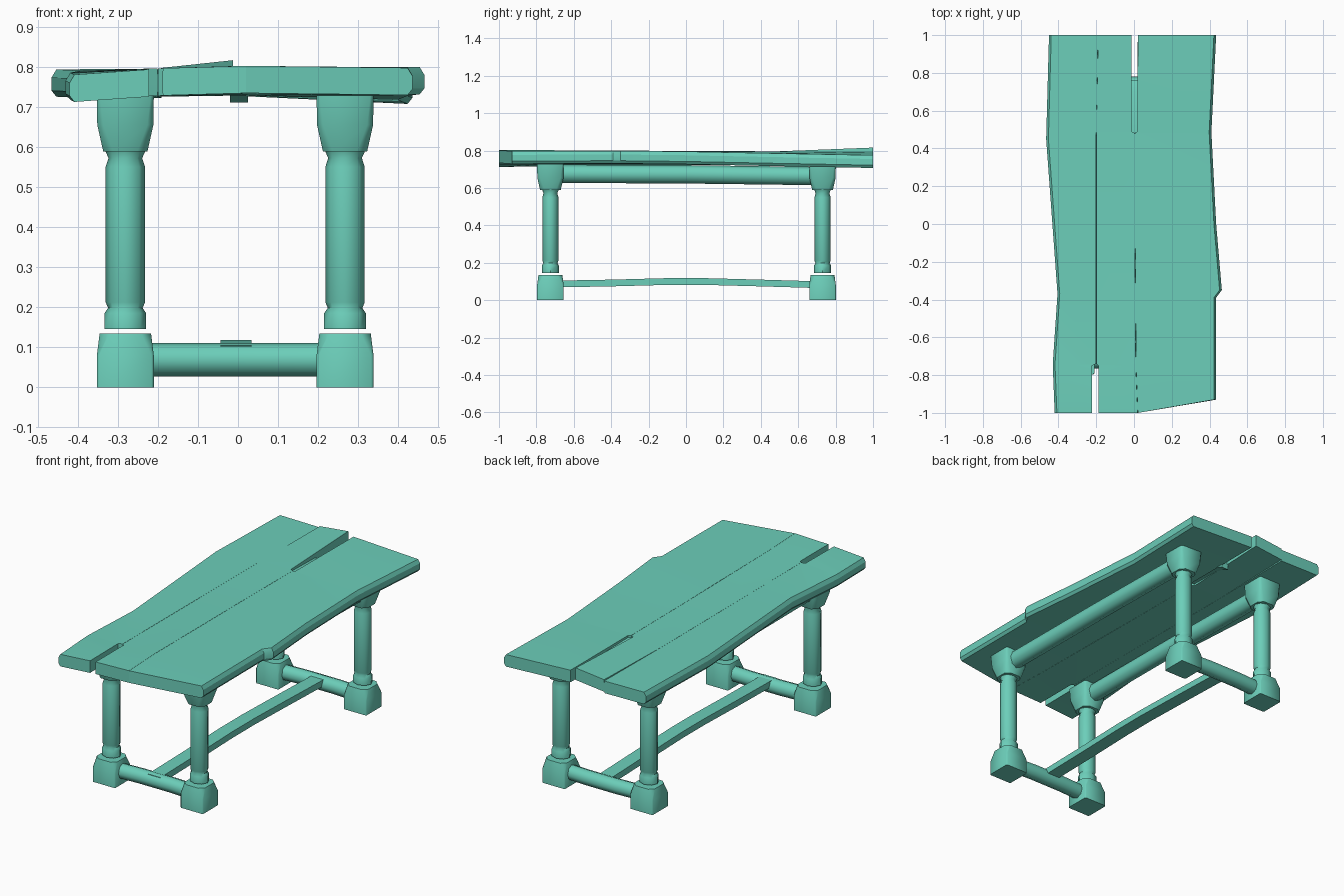
import bpy, bmesh, math
from mathutils import Vector

cube = bpy.data.objects.get("Cube")
if cube:
    bpy.data.objects.remove(cube)

teal = bpy.data.materials.new("teal_wood")
teal.use_nodes = True
teal.diffuse_color = (0.15, 0.62, 0.49, 1)
bsdf = next(n for n in teal.node_tree.nodes if n.type == 'BSDF_PRINCIPLED')
bsdf.inputs["Base Color"].default_value = teal.diffuse_color
bsdf.inputs["Roughness"].default_value = 0.7


def loft(name, rings, angle=40):
    """Skin a list of equal-sized point rings and close both ends."""
    bm = bmesh.new()
    loops = [[bm.verts.new(p) for p in ring] for ring in rings]
    n = len(loops[0])
    for a, b in zip(loops, loops[1:]):
        for i in range(n):
            j = (i + 1) % n
            bm.faces.new((a[i], a[j], b[j], b[i]))
    bm.faces.new(loops[0])
    bm.faces.new(loops[-1])
    bmesh.ops.recalc_face_normals(bm, faces=bm.faces[:])
    mesh = bpy.data.meshes.new(name)
    bm.to_mesh(mesh)
    bm.free()
    mesh.materials.append(teal)
    obj = bpy.data.objects.new(name, mesh)
    bpy.context.collection.objects.link(obj)
    bpy.ops.object.select_all(action='DESELECT')
    obj.select_set(True)
    bpy.context.view_layer.objects.active = obj
    bpy.ops.object.shade_smooth_by_angle(angle=math.radians(angle))
    return obj


def cut_square(x, y, z, h, c):
    """Square ring of half width h with corners cut by c."""
    k = h - c
    pts = [(h, -k), (h, k), (k, h), (-k, h), (-h, k), (-h, -k), (-k, -h), (k, -h)]
    return [(x + px, y + py, z) for px, py in pts]


def round_ring(centre, u, v, sides=8, turn=0):
    """Round ring spanned by the two radius vectors u and v."""
    angles = [math.tau * i / sides + turn for i in range(sides)]
    return [Vector(centre) + Vector(u) * math.cos(t) + Vector(v) * math.sin(t) for t in angles]


def plank(name, stations, thick=0.068, round_left=False, round_right=False):
    """Stations: left y, right y, left x, right x, left top z, right top z."""
    rings = []
    for yl, yr, xl, xr, zl, zr in stations:
        bl = 0.012 if round_left else 0.0005
        br = 0.012 if round_right else 0.0005
        rings.append([
            (xl + bl, yl, zl), (xl, yl, zl - 0.02),
            (xl, yl, zl - thick + 0.015), (xl + bl, yl, zl - thick),
            (xr - br, yr, zr - thick), (xr, yr, zr - thick + 0.015),
            (xr, yr, zr - 0.02), (xr - br, yr, zr)])
    loft(name, rings, 30)


# Table top: three warped planks with split ends
plank("right_plank", [
    (-1, -1, -0.42, -0.222, 0.78, 0.793),
    (-0.75, -0.75, -0.43, -0.222, 0.785, 0.795),
    (-0.74, -0.74, -0.43, -0.2, 0.785, 0.795),
    (-0.37, -0.37, -0.405, -0.2, 0.79, 0.795),
    (0.45, 0.45, -0.465, -0.2, 0.793, 0.793),
    (1, 1, -0.45, -0.19, 0.793, 0.79)], round_left=True)
plank("middle_plank", [
    (-1, -1, -0.188, 0.02, 0.796, 0.802),
    (-0.75, -0.75, -0.188, 0.01, 0.796, 0.802),
    (-0.74, -0.74, -0.2, 0.01, 0.795, 0.802),
    (0, 0, -0.2, 0.005, 0.794, 0.798),
    (0.48, 0.48, -0.2, 0.005, 0.793, 0.796),
    (0.49, 0.49, -0.2, -0.012, 0.793, 0.796),
    (1, 1, -0.19, -0.012, 0.797, 0.816)])
plank("left_plank", [
    (-1, -0.93, 0.02, 0.435, 0.802, 0.797),
    (-0.75, -0.75, 0.01, 0.435, 0.802, 0.798),
    (-0.39, -0.39, 0.008, 0.435, 0.8, 0.799),
    (-0.35, -0.35, 0.008, 0.465, 0.8, 0.799),
    (0, 0, 0.005, 0.435, 0.798, 0.795),
    (0.48, 0.48, 0.005, 0.41, 0.796, 0.785),
    (0.49, 0.49, 0.018, 0.41, 0.796, 0.785),
    (1, 1, 0.02, 0.435, 0.794, 0.775)], round_right=True)
# Floor closing the inner part of the rear split
plank("split_floor", [
    (0.45, 0.45, -0.02, 0.025, 0.785, 0.785),
    (0.70, 0.70, -0.02, 0.025, 0.78, 0.78),
    (0.76, 0.76, -0.02, 0.025, 0.755, 0.755)], thick=0.045)

# Legs with feet and caps
leg_profile = [(0.145, 0.052), (0.185, 0.052), (0.198, 0.043), (0.212, 0.049),
               (0.55, 0.049), (0.572, 0.042), (0.592, 0.051)]
foot_profile = [(0, 0.071, 0.006), (0.08, 0.071, 0.006), (0.135, 0.064, 0.025)]
cap_profile = [(0.588, 0.055, 0.025), (0.655, 0.07, 0.015), (0.728, 0.071, 0.008)]
leg_x = {"right": -0.281, "left": 0.267}
leg_y = {"front": -0.725, "back": 0.73}
for side, x in leg_x.items():
    for end, y in leg_y.items():
        tag = end + "_" + side
        loft(tag + "_leg", [round_ring((x, y, z), (r, 0, 0), (0, r * 0.88, 0))
                            for z, r in leg_profile], 50)
        loft(tag + "_foot", [cut_square(x, y, *p) for p in foot_profile], 50)
        loft(tag + "_cap", [cut_square(x, y, *p) for p in cap_profile], 50)

# Upper rails under the top
for side, x in leg_x.items():
    path = [(-0.7, 0.676), (0, 0.673), (0.7, 0.664)]
    loft(side + "_rail", [round_ring((x, y, z), (0.045, 0, 0), (0, 0, 0.049))
                          for y, z in path], 50)

# Cross bars joining the feet
for end, y in leg_y.items():
    path = [(-0.25, 0), (-0.1, 0.008), (0.1, 0.008), (0.24, 0)]
    loft(end + "_cross_bar", [round_ring((x, y + dy, 0.069), (0, 0.042, 0), (0, 0, 0.042))
                              for x, dy in path], 50)

# Long bowed stretcher board
path = [(-0.74, 0.086), (-0.4, 0.092), (-0.1, 0.1), (0.1, 0.1), (0.4, 0.092), (0.74, 0.082)]
loft("long_stretcher", [[(x, y, z + dz) for x, dz in
                         ((-0.044, -0.018), (0.034, -0.018), (0.034, 0.018), (-0.044, 0.018))]
                        for y, z in path])
